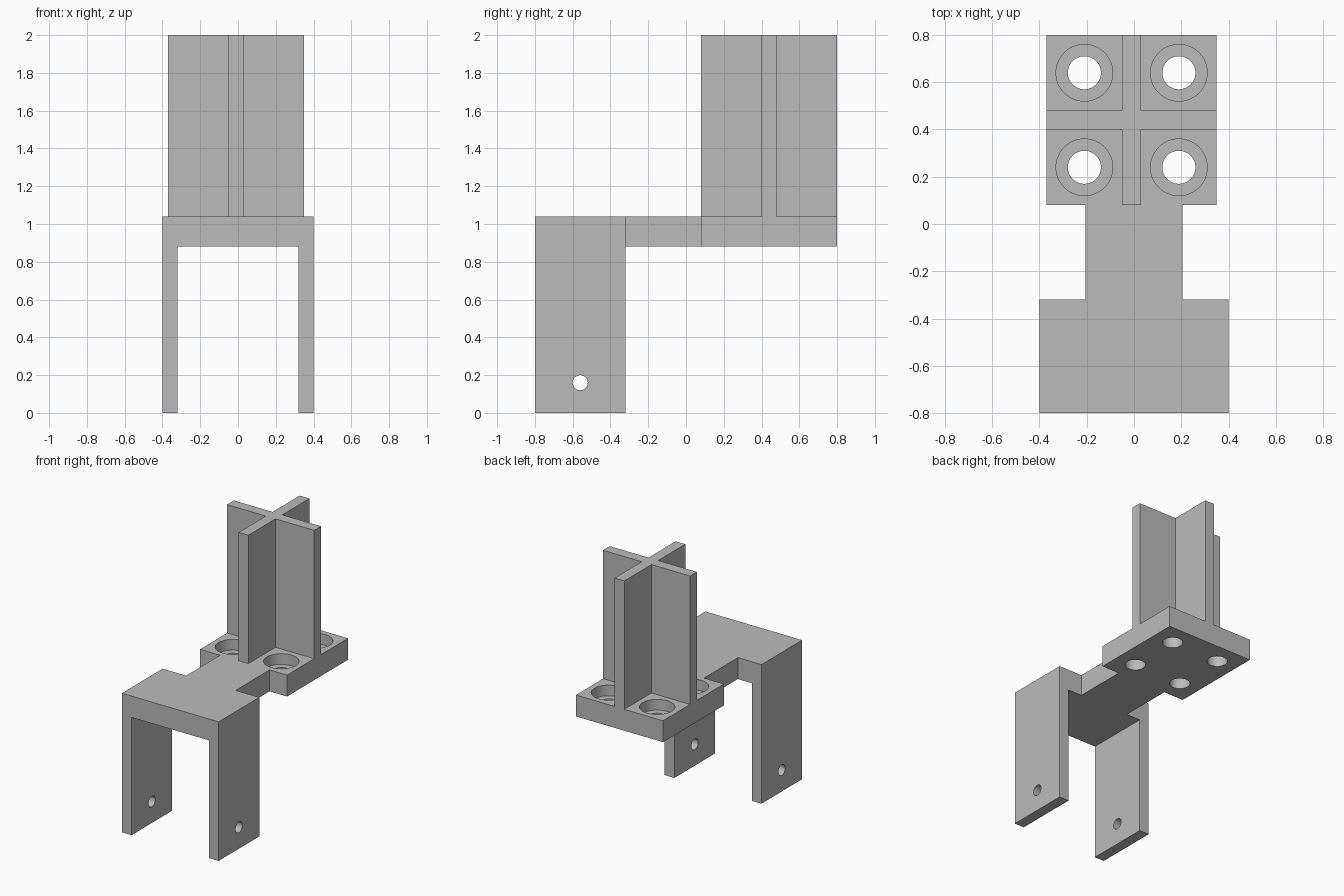
import bpy
import bmesh
from math import pi
from mathutils import Matrix, Vector

cube = bpy.data.objects.get("Cube")
if cube:
    bpy.data.objects.remove(cube, do_unlink=True)

grey = bpy.data.materials.new("plain grey")
grey.use_nodes = True
grey.diffuse_color = (0.5, 0.5, 0.5, 1)
grey.node_tree.nodes["Principled BSDF"].inputs["Base Color"].default_value = (0.5, 0.5, 0.5, 1)


def new_object(name, bm):
    bmesh.ops.recalc_face_normals(bm, faces=bm.faces)
    mesh = bpy.data.meshes.new(name)
    bm.to_mesh(mesh)
    bm.free()
    mesh.materials.append(grey)
    obj = bpy.data.objects.new(name, mesh)
    bpy.context.collection.objects.link(obj)
    return obj


def extrude_profile(name, points, depth):
    """Extrude a closed 3D outline along a depth vector."""
    bm = bmesh.new()
    face = bm.faces.new([bm.verts.new(p) for p in points])
    geom = bmesh.ops.extrude_face_region(bm, geom=[face])["geom"]
    verts = [v for v in geom if isinstance(v, bmesh.types.BMVert)]
    bmesh.ops.translate(bm, verts=verts, vec=Vector(depth))
    return new_object(name, bm)


def drill(obj, centre, radius, length, axis="Z"):
    """Cut a round hole, then discard the cutter."""
    bm = bmesh.new()
    turn = Matrix.Rotation(pi / 2, 4, "Y") if axis == "X" else Matrix()
    bmesh.ops.create_cone(bm, cap_ends=True, segments=48, radius1=radius, radius2=radius,
                          depth=length, matrix=Matrix.Translation(centre) @ turn)
    cutter = new_object("hole_cutter", bm)
    cutter.hide_render = True
    mod = obj.modifiers.new("hole", "BOOLEAN")
    mod.operation = "DIFFERENCE"
    mod.solver = "EXACT"
    mod.object = cutter
    bpy.context.view_layer.objects.active = obj
    bpy.ops.object.modifier_apply(modifier=mod.name)
    bpy.data.objects.remove(cutter, do_unlink=True)


LOW, TOP = 0.88, 1.04

# U-shaped fork with two legs
half = [(0.4, TOP), (0.4, 0), (0.32, 0), (0.32, LOW)]
outline = half + [(-x, z) for x, z in reversed(half)]
fork = extrude_profile("fork_bracket", [(x, -0.8, z) for x, z in outline], (0, 0.48, 0))
drill(fork, (0, -0.56, 0.16), 0.04, 1, "X")

# Neck and square mounting plate in one slab
slab = [(-0.205, -0.32), (0.205, -0.32), (0.205, 0.08), (0.35, 0.08),
        (0.35, 0.8), (-0.37, 0.8), (-0.37, 0.08), (-0.205, 0.08)]
plate = extrude_profile("neck_and_plate", [(x, y, LOW) for x, y in slab], (0, 0, TOP - LOW))

# Counterbored screw holes
for x in (-0.21, 0.19):
    for y in (0.24, 0.64):
        drill(plate, (x, y, LOW), 0.07, 1)
        drill(plate, (x, y, TOP), 0.12, 0.16)

# Upright cross-shaped post
a, b = 0.04, 0.36
cross = [(a, a), (a, b), (-a, b), (-a, a), (-b, a), (-b, -a),
         (-a, -a), (-a, -b), (a, -b), (a, -a), (b, -a), (b, a)]
post = extrude_profile("cross_post", [(x - 0.01, y + 0.44, TOP) for x, y in cross],
                       (0, 0, 2 - TOP))

# Smooth hole walls, crisp edges
bpy.ops.object.select_all(action="DESELECT")
for obj in (fork, plate, post):
    obj.select_set(True)
bpy.context.view_layer.objects.active = plate
bpy.ops.object.shade_smooth_by_angle(angle=pi / 6)
